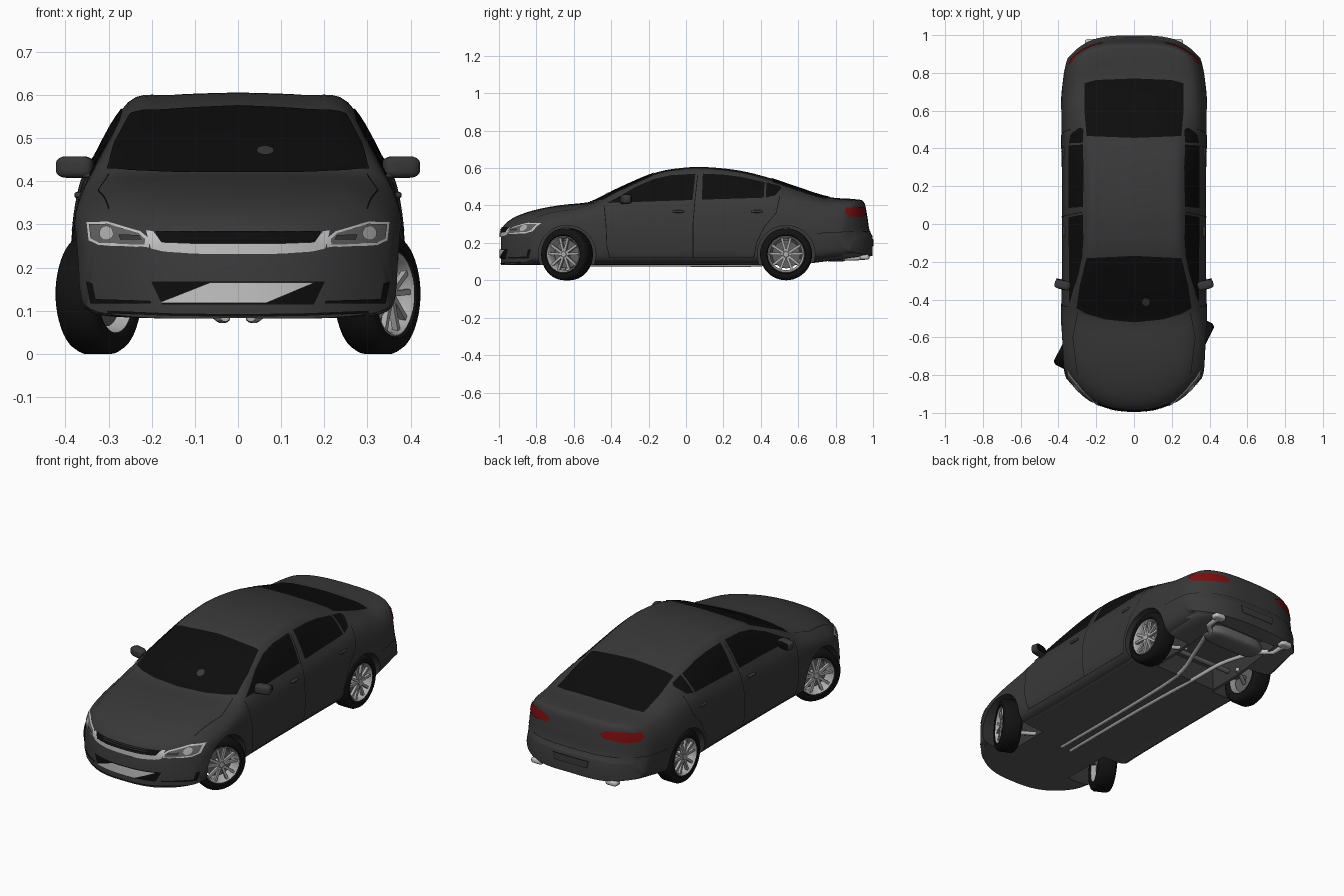
import bpy, bmesh, math
from mathutils import Vector, Matrix
from mathutils.bvhtree import BVHTree

if "Cube" in bpy.data.objects:
    bpy.data.objects.remove(bpy.data.objects["Cube"])

def material(name, r, g=None, b=None):
    m = bpy.data.materials.new(name)
    m.diffuse_color = (r, r if g is None else g, r if b is None else b, 1)
    m.use_nodes = True
    m.node_tree.nodes["Principled BSDF"].inputs["Base Color"].default_value = m.diffuse_color
    return m
PAINT = material("dark_grey_paint", .04)
GLASS = material("black_glass", .004)
RUBBER = material("tyre_black", .006)
CHROME = material("bright_trim", .55)
ALLOY = material("alloy", .42)
LAMP = material("lamp_grey", .12)
RED = material("tail_red", .2, .004, .004)
UNDER = material("underbody_grey", .1)

def shade(bm, angle=35):
    for f in bm.faces: f.smooth = True
    for e in bm.edges: e.smooth = e.calc_face_angle(0) < math.radians(angle)

def finish(name, bm, mat, angle=35):
    shade(bm, angle)
    me = bpy.data.meshes.new(name)
    bm.to_mesh(me); bm.free()
    ob = bpy.data.objects.new(name, me)
    bpy.context.collection.objects.link(ob)
    me.materials.append(mat)
    return ob

def spline(rows, n):
    """Points along a smooth curve through the rows."""
    out = []
    for i in range(len(rows) - 1):
        a, b, c, d = (rows[min(max(i + k, 0), len(rows) - 1)] for k in (-1, 0, 1, 2))
        for k in range(n):
            t = k / n
            out.append([q + .5 * t * (r - p + t * (2*p - 5*q + 4*r - s + t * (3*(q - r) + s - p)))
                        for p, q, r, s in zip(a, b, c, d)])
    return out + [list(rows[-1])]

# Body stations: y, max half width, belt half width, belt z, roof edge half width, roof edge z, top z
STATIONS = [
    (-.99, .358, .342, .22, .30, .25, .268), (-.96, .367, .348, .268, .29, .294, .308),
    (-.90, .378, .355, .305, .29, .332, .345), (-.80, .384, .362, .325, .29, .365, .378),
    (-.67, .386, .365, .345, .29, .388, .402), (-.52, .386, .36, .37, .30, .408, .418),
    (-.45, .384, .353, .39, .30, .43, .447), (-.35, .382, .348, .405, .288, .478, .497),
    (-.17, .38, .345, .415, .262, .55, .573), (-.03, .38, .345, .425, .255, .577, .6),
    (.11, .38, .345, .43, .255, .582, .605), (.29, .381, .345, .435, .253, .562, .586),
    (.45, .385, .345, .438, .255, .524, .546), (.61, .386, .34, .43, .262, .475, .492),
    (.76, .384, .335, .405, .272, .432, .446), (.90, .372, .33, .39, .275, .422, .434),
    (.95, .364, .325, .37, .28, .405, .42), (.968, .36, .325, .31, .29, .335, .35),
    (.98, .357, .327, .25, .30, .265, .272), (.998, .35, .325, .21, .30, .225, .235)]

def bow(x, y):
    """Plan curvature of nose and tail."""
    f, r = max(0, (-.35 - y) / .64), max(0, (y - .35) / .65)
    return y + .2 * f**1.3 * (abs(x) / .38)**2.5 - .16 * r**1.5 * (abs(x) / .38)**3.5

bm = bmesh.new()
rings = []
for y, W, ws, zs, wt, ze, zt in spline(STATIONS, 5):
    zb, wb = .083 + max(0, y - .6) * .12, W - .03
    half = spline([(0, zb), (.6*wb, zb), (wb, zb + .015), (W, zb + .35*(zs - zb)),
                   (.8*W + .2*ws, zb + .75*(zs - zb)), (ws, zs), (wt, ze),
                   (.6*wt, ze + .75*(zt - ze)), (0, zt)], 5)
    full = half + [(-x, z) for x, z in half[-2:0:-1]]
    rings.append([bm.verts.new((x, bow(x, y), z)) for x, z in full])
m, N = len(half), len(full)
for a, b in zip(rings, rings[1:]):
    for j in range(N):
        bm.faces.new((a[j], a[(j+1) % N], b[(j+1) % N], b[j]))
for ring in (rings[0], rings[-1]):
    for i in range((m - 1) // 2):
        for s in (1, -1):
            q = [ring[(s*k) % N] for k in (i, i + 1, m - 2 - i, m - 1 - i)]
            bm.faces.new(list(dict.fromkeys(q)))
bmesh.ops.recalc_face_normals(bm, faces=bm.faces)
SKIN = BVHTree.FromBMesh(bm)
body = finish("body_shell", bm, PAINT)
body.data.materials.append(UNDER)

def cut(bm):
    """Subtract a helper solid from the body."""
    bmesh.ops.recalc_face_normals(bm, faces=bm.faces)
    c = finish("cutter", bm, PAINT)
    c.hide_render = True
    mod = body.modifiers.new("cut", 'BOOLEAN')
    mod.operation, mod.object = 'DIFFERENCE', c
    bpy.context.view_layer.objects.active = body
    bpy.ops.object.modifier_apply(modifier=mod.name)
    bpy.data.objects.remove(c)

# Wheel arches and the recess under the tail
FRONT_Y, REAR_Y, AXLE_Z = -.636, .535, .139
for y in (FRONT_Y, REAR_Y):
    for s in (1, -1):
        bm = bmesh.new()
        bmesh.ops.create_cone(bm, cap_ends=True, segments=64, radius1=.154, radius2=.154, depth=.4,
            matrix=Matrix.Translation((s*.405, y, AXLE_Z)) @ Matrix.Rotation(math.pi/2, 4, 'Y'))
        cut(bm)
bm = bmesh.new()
bmesh.ops.create_cube(bm, matrix=Matrix.Translation((0, .665, .1)) @ Matrix.Diagonal((.38, .5, .2, 1)))
cut(bm)
bm = bmesh.new()
bm.from_mesh(body.data)
for f in bm.faces:
    c = f.calc_center_median()
    f.material_index = int(f.normal.z < -.6 and c.z < .22 and abs(c.x) < .33)
shade(bm)
bm.to_mesh(body.data); bm.free()

# Plates that follow the body surface
VIEWS = {'front': (lambda a, b: Vector((a, -3, b)), Vector((0, 1, 0))),
         'back': (lambda a, b: Vector((a, 3, b)), Vector((0, -1, 0))),
         'top': (lambda a, b: Vector((a, b, 3)), Vector((0, 0, -1))),
         'right': (lambda a, b: Vector((3, a, b)), Vector((-1, 0, 0))),
         'left': (lambda a, b: Vector((-3, a, b)), Vector((1, 0, 0)))}

def plate(name, pts, view, mat, off=.003, step=.02):
    start, d = VIEWS[view]
    bm = bmesh.new()
    bm.faces.new([bm.verts.new((a, b, 0)) for a, b in pts])
    for ax in (0, 1):
        lo, hi = min(p[ax] for p in pts), max(p[ax] for p in pts)
        no = Vector((1 - ax, ax, 0))
        for k in range(1, int((hi - lo) / step) + 1):
            bmesh.ops.bisect_plane(bm, geom=bm.verts[:] + bm.edges[:] + bm.faces[:], dist=1e-6,
                                   plane_co=no * (lo + k*step + 1e-4), plane_no=no)
    for v in bm.verts:
        o = start(v.co.x, v.co.y)
        p, n, _, _ = SKIN.ray_cast(o, d)
        if p is None:
            p, n, _, _ = SKIN.find_nearest(o + d * 2.1)
        v.co = p + n * off
    bm.normal_update()
    if sum((f.normal.dot(d) * f.calc_area() for f in bm.faces)) > 0:
        bmesh.ops.reverse_faces(bm, faces=bm.faces)
    return finish(name, bm, mat, 60)

def both(name, pts, view, mat, **k):
    """Side plate on each flank, or a mirrored pair on an end."""
    if view == 'side':
        for v in ('right', 'left'): plate(f"{v}_{name}", pts, v, mat, **k)
    else:
        for s, n in ((1, 'right'), (-1, 'left')):
            plate(f"{n}_{name}", [(a*s, b) for a, b in pts], view, mat, **k)

def sym(pts):
    return pts + [(-a, b) for a, b in reversed(pts) if a]

def line(pts, da, db):
    return pts + [(a + da, b + db) for a, b in reversed(pts)]

def disc(x, z, r, n=20):
    return [(x + r*math.cos(k*math.tau/n), z + r*math.sin(k*math.tau/n)) for k in range(n)]

# Glass
plate("windscreen", sym([(0, -.52), (.15, -.505), (.25, -.475), (.303, -.445), (.285, -.32), (.25, -.18), (0, -.168)]), 'top', GLASS)
plate("windscreen_sensor", disc(.063, -.41, .02), 'top', PAINT, off=.007)
plate("rear_window", sym([(0, .77), (.2, .762), (.262, .745), (.262, .6), (.25, .465), (0, .455)]), 'top', GLASS)
both("front_door_window", [(-.42, .412), (-.36, .445), (-.27, .497), (-.17, .54), (-.08, .56), (.05, .568), (.035, .428), (-.2, .42)], 'side', GLASS)
both("rear_door_window", [(.09, .568), (.2, .563), (.3, .55), (.42, .522), (.415, .44), (.085, .43)], 'side', GLASS)
both("quarter_window", [(.43, .52), (.5, .503), (.51, .49), (.475, .452), (.427, .441)], 'side', GLASS)

# Nose
both("headlamp_frame", [(.35, .305), (.30, .306), (.225, .284), (.205, .268), (.205, .247), (.32, .25), (.345, .262)], 'front', CHROME, step=.012)
both("headlamp", [(.342, .298), (.30, .299), (.228, .278), (.213, .264), (.214, .253), (.318, .256), (.338, .267)], 'front', LAMP, off=.005, step=.012)
both("headlamp_bar", [(.272, .274), (.225, .272), (.22, .262), (.268, .262)], 'front', PAINT, off=.008, step=.012)
both("headlamp_lens", disc(.3, .277, .016), 'front', ALLOY, off=.008, step=.012)
plate("upper_grille", sym([(0, .283), (.19, .283), (.185, .25), (0, .25)]), 'front', GLASS)
for k in range(3):
    plate("grille_bar", sym([(0, .261 + k*.008), (.13, .261 + k*.008), (.13, .263 + k*.008), (0, .263 + k*.008)]), 'front', PAINT, off=.007)
plate("grille_trim", sym([(0, .256), (.1, .256), (.175, .259), (.195, .283), (.212, .285), (.2, .243), (.17, .236), (.1, .231), (0, .23)]), 'front', CHROME, off=.006)
plate("lower_grille", sym([(0, .168), (.2, .168), (.175, .115), (0, .115)]), 'front', GLASS)
plate("front_plate", [(-.065, .165), (.175, .165), (.065, .118), (-.182, .118)], 'front', CHROME, off=.007)
both("fog_recess", [(.35, .168), (.34, .117), (.2, .117), (.2, .123), (.328, .127), (.335, .163)], 'front', GLASS)
plate("chin_strip", line([(-.3, .1), (-.15, .094), (0, .092), (.15, .094), (.3, .1)], 0, -.006), 'front', GLASS)

# Tail
both("tail_lamp", [(.15, .372), (.19, .39), (.26, .392), (.325, .386), (.34, .36), (.33, .34), (.26, .338), (.17, .35)], 'back', RED, off=.004, step=.015)
plate("boot_seam", sym([(0, .262), (.26, .262), (.26, .259), (0, .259)]), 'back', GLASS, off=.002)
plate("rear_plate_recess", sym([(0, .222), (.11, .222), (.1, .18), (0, .18)]), 'back', GLASS, off=.002)
plate("rear_plate_panel", sym([(0, .218), (.105, .218), (.096, .184), (0, .184)]), 'back', PAINT, off=.004)

# Panel gaps
both("front_door_gap", line([(-.44, .4), (-.43, .3), (-.425, .18), (-.41, .12)], .004, 0), 'side', GLASS, off=.0015)
both("middle_door_gap", line([(.06, .56), (.045, .42), (.035, .3), (.035, .12)], .004, 0), 'side', GLASS, off=.0015)
both("rear_door_gap", line([(.5, .45), (.48, .36), (.42, .29), (.375, .2), (.36, .12)], .004, 0), 'side', GLASS, off=.0015)
both("sill_gap", line([(-.41, .12), (.36, .12)], 0, .003), 'side', GLASS, off=.0015)
both("bumper_gap", line([(.7, .25), (.9, .26)], 0, .003), 'side', GLASS, off=.0015)
both("bonnet_gap", [(.3, -.47), (.325, -.6), (.3, -.8), (.297, -.8), (.322, -.6), (.297, -.47)], 'top', GLASS, off=.0015)

def rounded(name, loc, size, mat, rot=0, bevel=.4):
    bm = bmesh.new()
    bmesh.ops.create_cube(bm, size=1)
    bmesh.ops.bevel(bm, geom=bm.edges[:], offset=bevel, segments=4, profile=.5, affect='EDGES')
    bm.transform(Matrix.Translation(loc) @ Matrix.Rotation(rot, 4, 'Z') @ Matrix.Diagonal((*size, 1)))
    return finish(name, bm, mat, 50)

# Door mirrors and handles
for s in (1, -1):
    rounded("door_mirror", (s*.378, -.322, .433), (.085, .05, .05), PAINT, s*.25, .3)
    rounded("mirror_glass", (s*.38, -.299, .433), (.07, .008, .038), GLASS, s*.25, .3)
    rounded("mirror_arm", (s*.345, -.335, .415), (.04, .03, .016), PAINT)
    for y in (-.04, .38):
        rounded("door_handle", (s*.37, y, .368), (.018, .06, .014), PAINT, 0, .3)

def lathe(name, profile, mat, mtx, seg=48):
    """Spin (x, radius) points about the x axis."""
    bm = bmesh.new()
    vs = [bm.verts.new((x, r, 0)) for x, r in profile]
    es = [bm.edges.new(p) for p in zip(vs, vs[1:])]
    bmesh.ops.spin(bm, geom=vs + es, cent=(0, 0, 0), axis=(1, 0, 0), angle=math.tau, steps=seg)
    bmesh.ops.remove_doubles(bm, verts=bm.verts, dist=1e-5)
    bmesh.ops.recalc_face_normals(bm, faces=bm.faces)
    bm.transform(mtx)
    return finish(name, bm, mat)

# Wheels, the front pair steered
for s in (1, -1):
    for label, x, y, steer in (("front", .323, FRONT_Y, -27), ("rear", .325, REAR_Y, 0)):
        M = (Matrix.Translation((s*x, y, AXLE_Z)) @ Matrix.Rotation(math.radians(steer), 4, 'Z')
             @ Matrix.Rotation(0 if s > 0 else math.pi, 4, 'Z'))
        lathe(label + "_tyre", [(-.045, .09), (-.05, .1), (-.05, .122), (-.044, .132), (-.032, .139), (.032, .139),
                                (.044, .132), (.05, .122), (.05, .104), (.044, .097)], RUBBER, M)
        lathe(label + "_rim", [(-.045, .09), (.02, .085), (.04, .09), (.047, .096), (.044, .1)], ALLOY, M)
        lathe(label + "_brake_disc", [(-.02, 0), (-.02, .075), (0, .075), (0, 0)], LAMP, M)
        lathe(label + "_hub", [(0, .022), (.036, .022), (.042, .014), (.042, 0)], ALLOY, M, 24)
        bm = bmesh.new()
        for k in range(5):
            for t in (-15, 15):
                R = Matrix.Rotation(math.radians(72*k + t), 4, 'X')
                bmesh.ops.create_cube(bm, matrix=R @ Matrix.Translation((.033, 0, .052)) @ Matrix.Diagonal((.014, .013, .08, 1)))
        bm.transform(M)
        finish(label + "_spokes", bm, ALLOY)

def tube(name, pts, r, mat):
    cu = bpy.data.curves.new(name, 'CURVE')
    cu.dimensions, cu.bevel_depth, cu.bevel_resolution, cu.use_fill_caps = '3D', r, 3, True
    sp = cu.splines.new('POLY')
    sp.points.add(len(pts) - 1)
    for p, c in zip(sp.points, pts): p.co = (*c, 1)
    ob = bpy.data.objects.new(name, cu)
    bpy.context.collection.objects.link(ob)
    cu.materials.append(mat)

# Running gear and exhaust
for y in (FRONT_Y, REAR_Y):
    tube("axle", [(-.31, y, AXLE_Z), (.31, y, AXLE_Z)], .014, LAMP)
    for s in (1, -1):
        tube("suspension_arm", [(s*.3, y, .11), (s*.17, y + .1, .1)], .011, ALLOY)
        tube("spring_strut", [(s*.25, y, .12), (s*.23, y, .28)], .018, LAMP)
for x in (-.03, .03):
    tube("exhaust_pipe", spline([(x, -.55, .085), (x, 0, .083), (x*1.5, .4, .085), (x*3, .6, .12), (x*5, .76, .13)], 5), .011, ALLOY)
rounded("silencer", (0, .8, .135), (.34, .13, .07), LAMP, 0, .3)
for s in (1, -1):
    tube("tail_pipe", [(s*.15, .8, .125), (s*.22, .87, .118), (s*.225, .955, .122)], .014, CHROME)
    rounded("exhaust_tip", (s*.225, .955, .124), (.07, .05, .028), CHROME, 0, .3)
